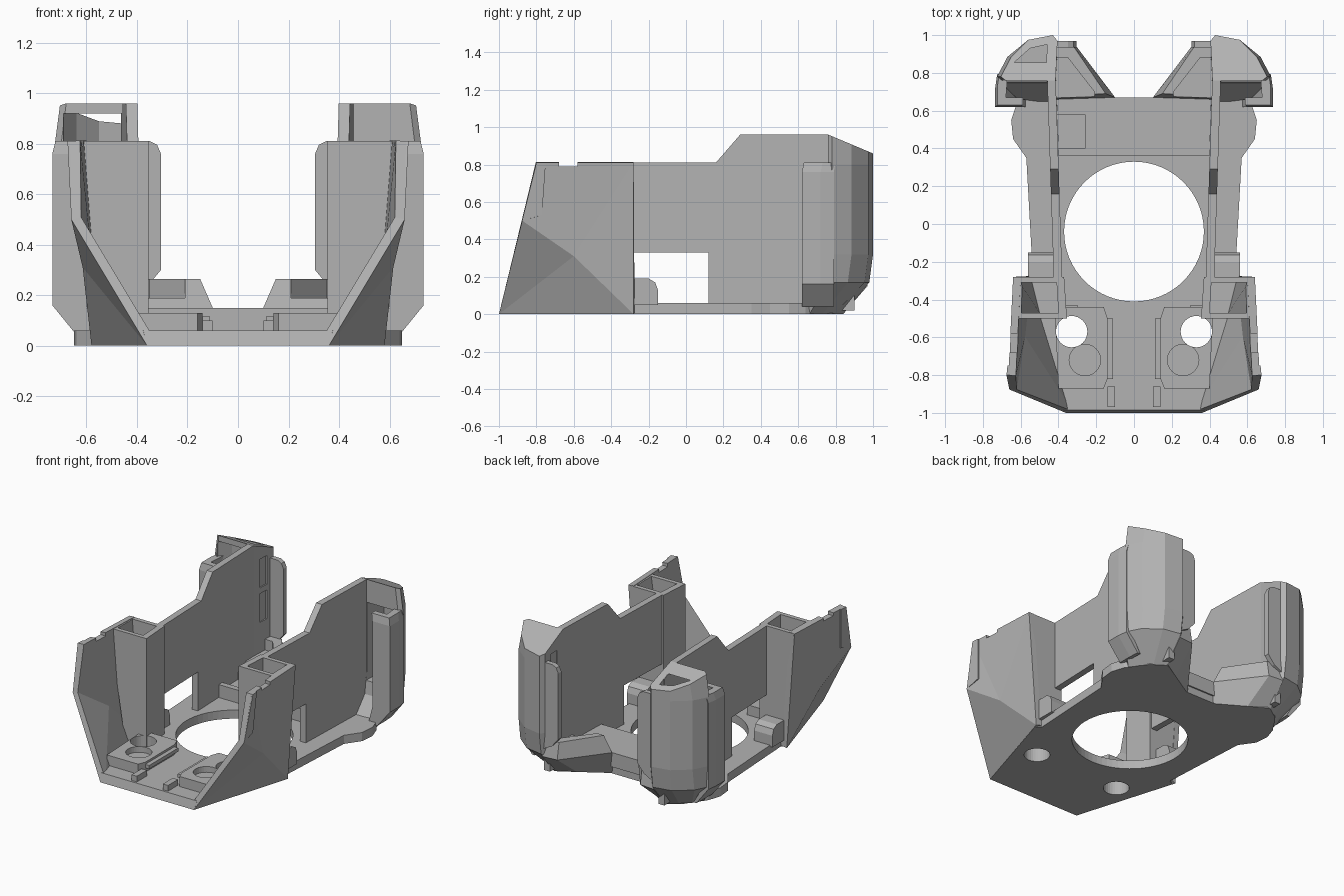
import bpy, bmesh, math
from mathutils import Vector

cube = bpy.data.objects.get("Cube")
if cube:
    bpy.data.objects.remove(cube, do_unlink=True)

grey = bpy.data.materials.new("plain grey")
grey.use_nodes = True
COLOUR = (0.45, 0.45, 0.45, 1)
grey.diffuse_color = COLOUR
grey.node_tree.nodes["Principled BSDF"].inputs["Base Color"].default_value = COLOUR


def finish(name, bm):
    bmesh.ops.recalc_face_normals(bm, faces=bm.faces)
    mesh = bpy.data.meshes.new(name)
    bm.to_mesh(mesh)
    bm.free()
    mesh.materials.append(grey)
    ob = bpy.data.objects.new(name, mesh)
    bpy.context.collection.objects.link(ob)
    return ob


def loft(name, rings, s=1):
    """Closed solid through matching rings of 3D points."""
    bm = bmesh.new()
    rows = [[bm.verts.new((p[0] * s, p[1], p[2])) for p in r] for r in rings]
    n = len(rows[0])
    for a, b in zip(rows, rows[1:]):
        for i in range(n):
            j = (i + 1) % n
            bm.faces.new((a[i], a[j], b[j], b[i]))
    bm.faces.new(rows[0])
    bm.faces.new(rows[-1])
    return finish(name, bm)


def level(outline, z):
    return [(x, y, z) for x, y in outline]


def prism(name, outline, z0, z1, s=1):
    return loft(name, [level(outline, z0), level(outline, z1)], s)


def box(name, x0, x1, y0, y1, z0, z1, s=1):
    return prism(name, [(x0, y0), (x1, y0), (x1, y1), (x0, y1)], z0, z1, s)


def disc(name, x, y, r, z0, z1, sides=32):
    step = math.tau / sides
    return prism(name, [(x + r * math.cos(i * step), y + r * math.sin(i * step))
                        for i in range(sides)], z0, z1)


def cut(ob, *cutters):
    for c in cutters:
        c.hide_render = c.hide_viewport = True
        c.display_type = 'WIRE'
        m = ob.modifiers.new("cut", 'BOOLEAN')
        m.operation, m.solver, m.object = 'DIFFERENCE', 'EXACT', c
    return ob


def mirror(ob):
    ob.modifiers.new("mirror", 'MIRROR').use_mirror_merge = False
    return ob


def both(half):
    return half + [(-x, y) for x, y in reversed(half)]


# Base plate with the round opening and two small holes
side = [(.57, -.3), (.535, -.28), (.57, .35), (.64, .45), (.65, .55), (.62, .64),
        (.52, .78), (.42, .84), (.3, .77), (.12, .66)]
base = loft("base_plate", [level(both([(.36, -1)] + side), 0),
                           level(both([(.375, -.985)] + side), .06)])
cut(base, disc("opening_cutter", 0, -.04, .37, -.1, .3, 64))
for x in (.33, -.33):
    cut(base, disc("hole_cutter", x, -.57, .083, -.1, .3))

# Raised rear crossbar with a square recess on one side
crossbar = prism("rear_crossbar", both([(.4, .36), (.41, .66), (.12, .67)]), .05, .15)
cut(crossbar, box("recess_cutter", -.5, -.26, .4, .58, .1, .3))

# Front pads with a through hole and a shallow round seat
pad = loft("front_pad", [level([(.16, -.87), (.4, -.87), (.42, -.44), (.16, -.44), (.14, -.5), (.14, -.82)], z)
                         for z in (.05, .13)])
cut(pad, disc("pad_hole_cutter", .33, -.57, .083, -.1, .3),
    disc("seat_cutter", .26, -.72, .083, .09, .3))
mirror(pad)
mirror(box("pad_rail", .11, .15, -.82, -.5, .09, .115))
mirror(box("front_catch", .1, .14, -.97, -.86, .05, .1))

# Angled front corner shells, thickened inwards
bm = bmesh.new()
a, b, c, d, e, f = [bm.verts.new(p) for p in (
    (.36, -1, 0), (.58, -.28, 0), (.66, -.876, .5), (.665, -.8, .81),
    (.64, -.28, .81), (.615, -.6, .31))]
for face in ((a, b, f), (a, f, c), (c, f, d), (f, e, d), (f, b, e)):
    bm.faces.new(face)
shell = finish("front_corner_shell", bm)
mid = shell.data.polygons[0].normal
if mid.x < 0:
    shell.data.flip_normals()
thick = shell.modifiers.new("thickness", 'SOLIDIFY')
thick.thickness, thick.offset = .04, -1
cut(shell, box("edge_notch_cutter", .5, .8, -.68, -.58, .79, .9))
mirror(shell)

# Outer lips at the front edge of the shells
mirror(loft("front_lip", [[(.63, -.87, .5), (.66, -.875, .5), (.655, -.77, .53), (.62, -.77, .53)],
                          [(.64, -.8, .81), (.675, -.8, .81), (.67, -.75, .81), (.63, -.75, .81)]]))

# Hollow posts behind the shells
post = loft("front_post", [[(.355, -.5, .05), (.52, -.5, .05), (.57, -.28, .05), (.37, -.28, .05)],
                           [(.355, -.5, .81), (.64, -.5, .81), (.635, -.28, .81), (.37, -.28, .81)]])
cut(post, loft("pocket_cutter", [level([(.4, -.47), (.5, -.47), (.54, -.31), (.41, -.31)], .15),
                                 level([(.4, -.47), (.61, -.47), (.605, -.31), (.41, -.31)], .9)]))
mirror(post)


# Long side walls with a stepped top and a low window
def wall_x(y):
    return .425 + .033 * (y + .28)


profile = [(-.3, .02), (.9, .02), (.9, .9), (.76, .96), (.29, .96), (.16, .81), (-.3, .81)]
wall = loft("side_wall", [[(wall_x(y) + off, y, z) for y, z in profile] for off in (0, -.045)])
cut(wall, box("window_cutter", .3, .6, -.28, .12, .06, .33))
mirror(wall)

# Rounded tabs beside the windows
tab = [(-.285, .05), (-.15, .05), (-.15, .13), (-.165, .17), (-.2, .19), (-.285, .19)]
mirror(loft("window_tab", [[(x, y, z) for y, z in tab] for x in (.42, .56)]))
mirror(loft("inner_tab", [[(x, y, z) for y, z in tab] for x in (.46, .42)]))

# Rear pods: curved shells open to the front, with two slots on the inner face
outer = [(.415, .76), (.70, .76), (.725, .78), (.67, .885), (.56, .975), (.43, 1), (.405, .97)]
foot = [(.41, .6), (.57, .62), (.6, .66), (.56, .73), (.5, .79), (.43, .84), (.41, .83)]
inner = [(.46, .5), (.69, .5), (.69, .77), (.64, .85), (.55, .93), (.46, .95)]
for s, label, roof in ((1, "left", .8), (-1, "right", .92)):
    top = [(x - (.02 if x > .65 else 0), y, .96 - .42 * max(0, y - .76)) for x, y in outer]
    low = [(x, y - .02, .17) for x, y in outer]
    pod = loft("rear_pod_" + label, [level(foot, 0), low, level(outer, .32),
                                     level(outer, .8), top], s)
    cut(pod, prism("hollow_cutter", inner, .26, roof, s))
    for z in (.4, .64):
        cut(pod, box("slot_cutter", .36, .5, .83, .9, z, z + .2, s))

# Outer flanges in front of the pods
flange = [(.6, .62), (.735, .62), (.735, .72), (.725, .79), (.68, .79), (.69, .66), (.6, .66)]
mirror(loft("pod_flange", [level([(x * .5 + .27, y) for x, y in flange], .04),
                           level(flange, .16), level(flange, .76),
                           level([(x - .012, y + .01) for x, y in flange], .81)]))

# Thin inner fins at the back of the pods
fin = [(.43, .2), (.355, .24), (.305, .3), (.305, .76), (.32, .795), (.35, .81), (.43, .81)]
mirror(loft("pod_fin", [[(x, y, z) for x, z in fin] for y in (.935, .97)]))

# Angled clip feet between the crossbar and the pods
clip = loft("rear_clip", [level([(.1, .65), (.3, .77), (.43, .84), (.43, .6)], 0),
                          level([(.1, .67), (.32, .96), (.43, .97), (.43, .66)], .15),
                          level([(.15, .69), (.32, .94), (.43, .95), (.43, .68)], .265)])
cut(clip, prism("channel_cutter", [(.21, .6), (.21, .7), (.35, .88), (.42, .88), (.42, .6)], .19, .4))
mirror(clip)

# Small stops on the floor behind the front pads
mirror(box("floor_stop", .3, .36, -.47, -.43, .05, .1))
